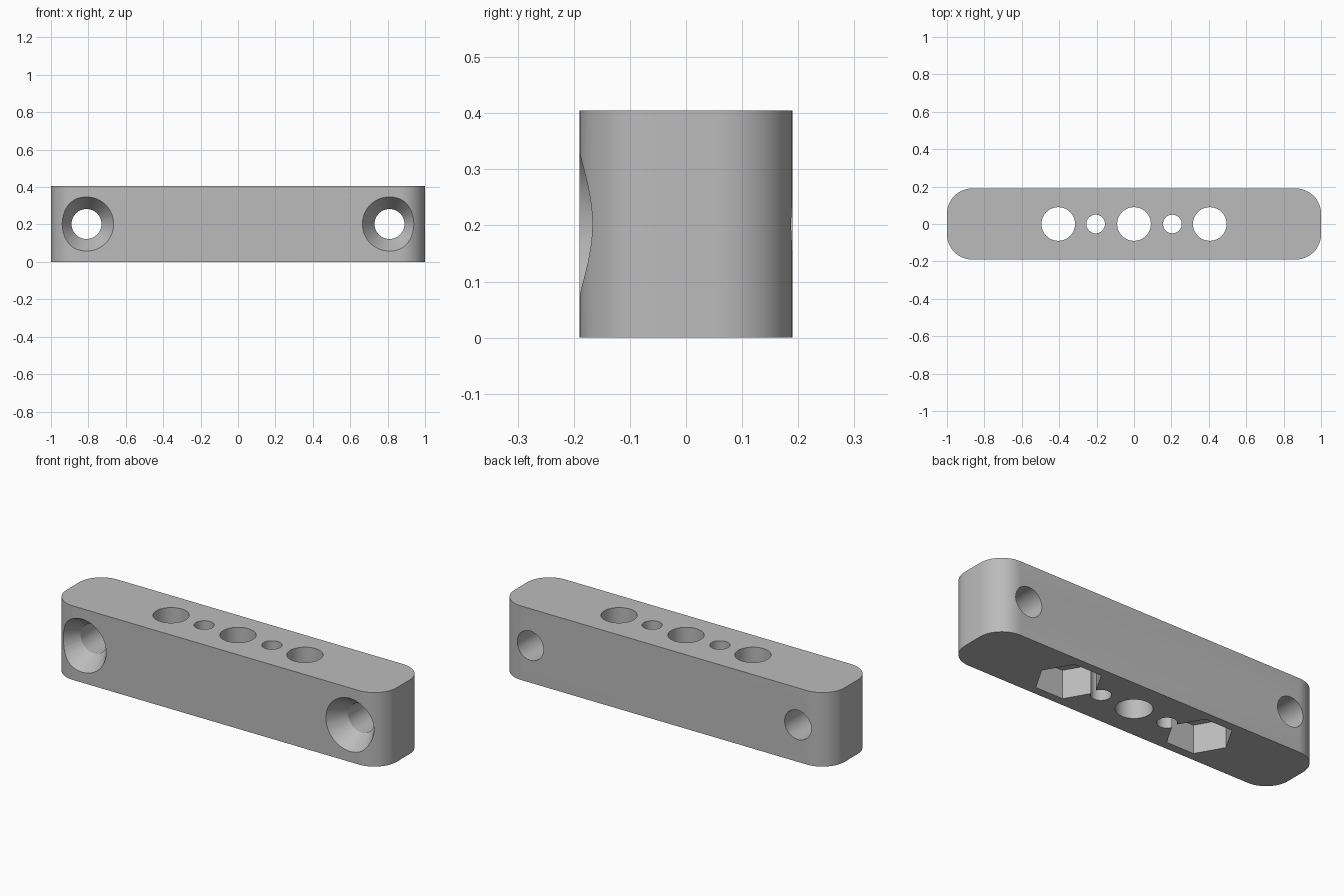
import bpy
import bmesh
from math import pi, radians

HALF_X, HALF_Y, HEIGHT, CORNER = 1.0, 0.19, 0.405, 0.135
MID = HEIGHT / 2

cube = bpy.data.objects.get("Cube")
if cube:
    bpy.data.objects.remove(cube)

grey = bpy.data.materials.new("plain grey")
grey.use_nodes = True
colour = (0.5, 0.5, 0.5, 1)
grey.diffuse_color = colour
grey.node_tree.nodes["Principled BSDF"].inputs["Base Color"].default_value = colour


def add_object(name, bm):
    mesh = bpy.data.meshes.new(name)
    bm.to_mesh(mesh)
    bm.free()
    mesh.materials.append(grey)
    obj = bpy.data.objects.new(name, mesh)
    bpy.context.collection.objects.link(obj)
    return obj


def cutter(name, location, r1, r2, depth, sides=48, along_y=False):
    """Cylinder, cone or prism centred on location; r1 is the lower or front end."""
    bm = bmesh.new()
    bmesh.ops.create_cone(bm, cap_ends=True, segments=sides,
                          radius1=r1, radius2=r2, depth=depth)
    obj = add_object(name, bm)
    obj.location = location
    if along_y:
        obj.rotation_euler.x = -pi / 2
    obj.hide_render = True
    return obj


# Bar with rounded upright corners
bm = bmesh.new()
bmesh.ops.create_cube(bm, size=1)
for v in bm.verts:
    v.co.x *= 2 * HALF_X
    v.co.y *= 2 * HALF_Y
    v.co.z = (v.co.z + 0.5) * HEIGHT
upright = [e for e in bm.edges
           if abs(e.verts[0].co.z - e.verts[1].co.z) > 0.1]
bmesh.ops.bevel(bm, geom=upright, offset=CORNER, segments=12,
                profile=0.5, affect='EDGES')
bar = add_object("mounting_bar", bm)

# Upright holes: three large, two small
cutters = []
for x, r in ((-0.405, 0.09), (-0.205, 0.05), (0, 0.09), (0.205, 0.05), (0.405, 0.09)):
    cutters.append(cutter("upright_hole", (x, 0, MID), r, r, 1))

for side in (-1, 1):
    # Hexagonal nut pocket in the underside, points along the bar
    pocket = cutter("nut_pocket", (side * 0.405, 0, 0), 0.165, 0.165, 0.31, sides=6)
    pocket.rotation_euler.z = pi / 2
    cutters.append(pocket)

    # Screw hole from front to back with a countersink at the front
    x = side * 0.81
    cutters.append(cutter("screw_hole", (x, 0, MID), 0.08, 0.08, 1, along_y=True))
    slope, deep, extra = 0.65, 0.1, 0.05
    cutters.append(cutter("countersink", (x, -HALF_Y + (deep - extra) / 2, MID),
                          0.08 + slope * (deep + extra), 0.08, deep + extra,
                          along_y=True))

# Cut every hole, then drop the cutters
bpy.context.view_layer.objects.active = bar
for c in cutters:
    mod = bar.modifiers.new(c.name, 'BOOLEAN')
    mod.operation = 'DIFFERENCE'
    mod.solver = 'EXACT'
    mod.object = c
    bpy.ops.object.modifier_apply(modifier=mod.name)
for c in cutters:
    bpy.data.objects.remove(c)

# Smooth curved walls, sharp rims
bpy.ops.object.select_all(action='DESELECT')
bar.select_set(True)
bpy.ops.object.shade_smooth_by_angle(angle=radians(30))
